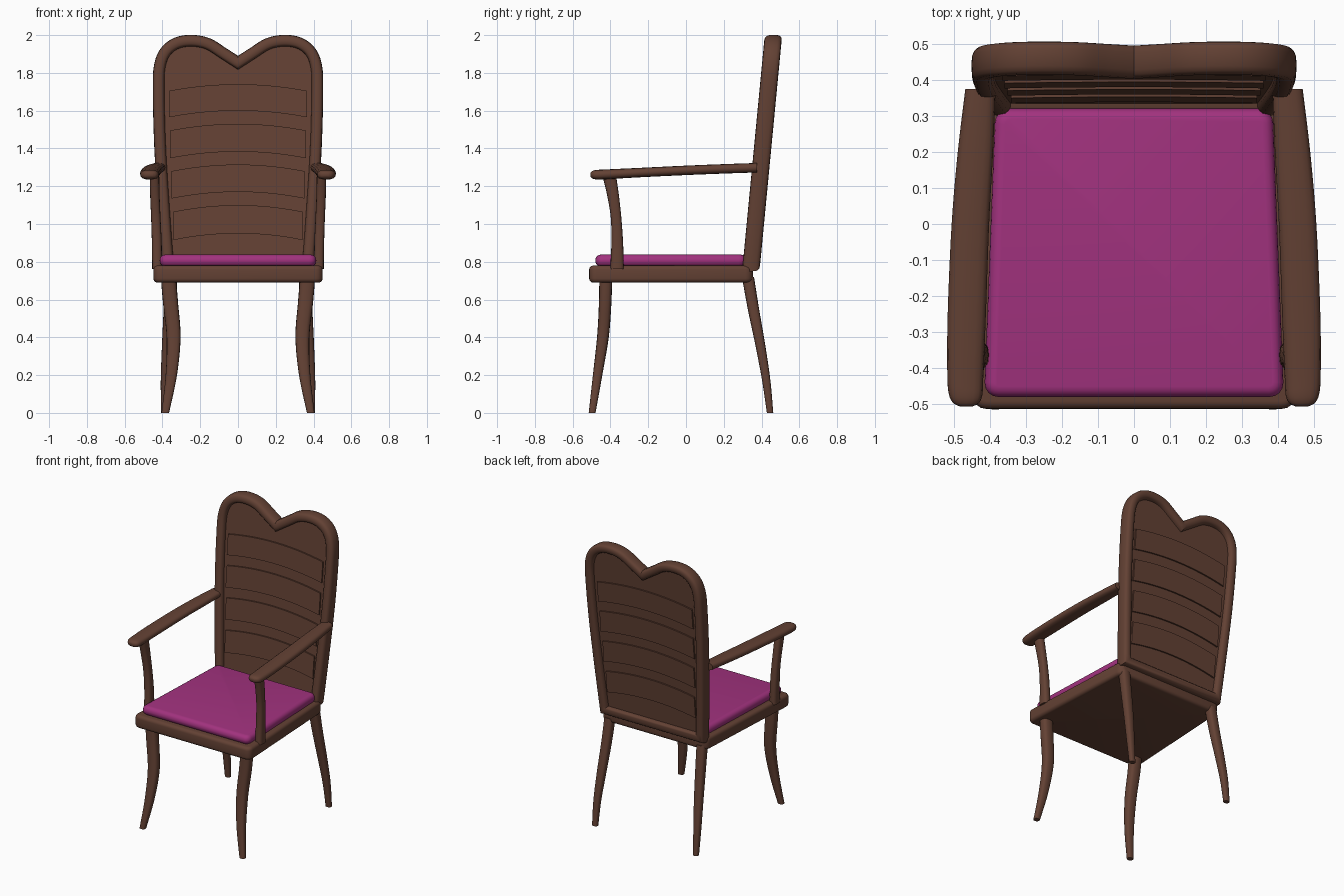
import bpy, bmesh, math
from mathutils import Vector

if "Cube" in bpy.data.objects:
    bpy.data.objects.remove(bpy.data.objects["Cube"])


def material(name, rgb):
    m = bpy.data.materials.new(name)
    m.diffuse_color = (*rgb, 1)
    m.use_nodes = True
    m.node_tree.nodes["Principled BSDF"].inputs["Base Color"].default_value = m.diffuse_color
    return m


WOOD = material("brown wood", (0.125, 0.053, 0.034))
FABRIC = material("magenta fabric", (0.36, 0.032, 0.21))


def finish(name, bm, mat, angle=40):
    bmesh.ops.recalc_face_normals(bm, faces=bm.faces)
    me = bpy.data.meshes.new(name)
    bm.to_mesh(me)
    bm.free()
    me.materials.append(mat)
    ob = bpy.data.objects.new(name, me)
    bpy.context.collection.objects.link(ob)
    bpy.ops.object.select_all(action='DESELECT')
    ob.select_set(True)
    bpy.context.view_layer.objects.active = ob
    bpy.ops.object.shade_smooth_by_angle(angle=math.radians(angle))
    return ob


def smooth(pts, n=6):
    """Catmull-Rom curve through points of any dimension."""
    out = []
    for i in range(len(pts) - 1):
        p0, p1, p2, p3 = (pts[min(max(i + k, 0), len(pts) - 1)] for k in (-1, 0, 1, 2))
        for s in range(n):
            t = s / n
            out.append(tuple(0.5 * (2 * b + (c - a) * t + (2 * a - 5 * b + 4 * c - d) * t * t
                                    + (3 * b - a - 3 * c + d) * t ** 3)
                             for a, b, c, d in zip(p0, p1, p2, p3)))
    return out + [tuple(pts[-1])]


def ring(a, b, power, n=16):
    """Rounded-box (superellipse) cross-section."""
    def f(v):
        return math.copysign(abs(v) ** (2 / power), v)
    return [(a * f(math.cos(2 * math.pi * k / n)), b * f(math.sin(2 * math.pi * k / n)))
            for k in range(n)]


def loft(name, rings, mat, closed=False):
    bm = bmesh.new()
    rows = [[bm.verts.new(p) for p in r] for r in rings]
    n = len(rows[0])
    for i in range(len(rows) if closed else len(rows) - 1):
        a, b = rows[i], rows[(i + 1) % len(rows)]
        for k in range(n):
            bm.faces.new((a[k], a[(k + 1) % n], b[(k + 1) % n], b[k]))
    if not closed:
        bm.faces.new(rows[0])
        bm.faces.new(rows[-1])
    return finish(name, bm, mat)


def slab(name, front, back, y0, y1, z0, z1, corner, edge, mat):
    """Tapered slab with rounded plan corners and rounded rims."""
    bm = bmesh.new()
    plan = [(-front, y0), (front, y0), (back, y1), (-back, y1)]
    face = bm.faces.new([bm.verts.new((x, y, z0)) for x, y in plan])
    ext = bmesh.ops.extrude_face_region(bm, geom=[face])
    bmesh.ops.translate(bm, vec=(0, 0, z1 - z0),
                        verts=[v for v in ext["geom"] if isinstance(v, bmesh.types.BMVert)])
    bmesh.ops.recalc_face_normals(bm, faces=bm.faces)
    upright = [e for e in bm.edges if abs(e.verts[0].co.z - e.verts[1].co.z) > 0.01]
    bmesh.ops.bevel(bm, geom=upright, offset=corner, segments=4, profile=0.5, affect='EDGES')
    rims = [e for e in bm.edges if e.calc_face_angle(0) > math.radians(50)]
    bmesh.ops.bevel(bm, geom=rims, offset=edge, segments=4, profile=0.5, affect='EDGES')
    return finish(name, bm, mat)


def lean(x, z, d=0.0):
    """Point on the tilted back plane, d in front of/behind it."""
    return (x, 0.343 + 0.096 * (z - 0.75) + d, z)


# Seat and cushion
slab("seat", 0.45, 0.405, -0.513, 0.355, 0.69, 0.78, 0.04, 0.022, WOOD)
slab("cushion", 0.416, 0.385, -0.48, 0.32, 0.775, 0.838, 0.04, 0.029, FABRIC)

# Legs and arm posts: (x, y, z, half width, half depth)
UPRIGHTS = {
    "front_leg": [(0.368, -0.425, 0.71, 0.04, 0.034), (0.357, -0.428, 0.58, 0.04, 0.033),
                  (0.341, -0.44, 0.4, 0.037, 0.031), (0.353, -0.468, 0.2, 0.03, 0.025),
                  (0.385, -0.497, 0, 0.02, 0.018)],
    "back_leg": [(0.355, 0.328, 0.72, 0.034, 0.032), (0.362, 0.357, 0.55, 0.032, 0.03),
                 (0.374, 0.395, 0.35, 0.029, 0.026), (0.385, 0.425, 0.17, 0.024, 0.022),
                 (0.388, 0.445, 0, 0.019, 0.017)],
    "arm_post": [(0.428, -0.365, 0.762, 0.026, 0.036), (0.43, -0.364, 0.9, 0.026, 0.031),
                 (0.435, -0.37, 1.03, 0.025, 0.028), (0.44, -0.386, 1.15, 0.025, 0.031),
                 (0.442, -0.406, 1.255, 0.025, 0.036)],
}
# Armrest: (x, y, z, half width, half height)
ARM = [(0.426, 0.375, 1.298, 0.042, 0.025), (0.44, 0.2, 1.292, 0.049, 0.025),
       (0.454, 0, 1.284, 0.052, 0.025), (0.464, -0.25, 1.272, 0.053, 0.025),
       (0.468, -0.42, 1.263, 0.05, 0.026), (0.467, -0.475, 1.261, 0.046, 0.025),
       (0.466, -0.497, 1.261, 0.035, 0.019), (0.466, -0.506, 1.261, 0.018, 0.01)]

for side, label in ((1, "right"), (-1, "left")):
    for part, path in UPRIGHTS.items():
        loft(f"{part}_{label}",
             [[(side * (x + u), y + v, z) for u, v in ring(a, b, 2.8)]
              for x, y, z, a, b in smooth(path)], WOOD)
    loft(f"armrest_{label}",
         [[(side * (x + u), y, z + v) for u, v in ring(a, b, 2.6)]
          for x, y, z, a, b in smooth(ARM)], WOOD)

# Back outline (centre line of the frame), right half from the notch to the foot
half = smooth([(0, 1.853), (0.08, 1.905), (0.16, 1.954), (0.245, 1.97), (0.325, 1.957),
               (0.385, 1.91), (0.415, 1.83), (0.42, 1.7), (0.412, 1.4),
               (0.39, 1.05), (0.37, 0.78)], 5)
outline = half + [(-x, z) for x, z in reversed(half[1:])]

# Back frame: rounded rail swept round the outline with mitred corners
rails = []
for i, p in enumerate(outline):
    p = Vector(p)
    d0 = (p - Vector(outline[i - 1])).normalized()
    d1 = (Vector(outline[(i + 1) % len(outline)]) - p).normalized()
    n0, n1 = Vector((-d0.y, d0.x)), Vector((-d1.y, d1.x))
    m = (n0 + n1).normalized()
    m /= max(m.dot(n1), 0.5)
    rails.append([lean(p.x + m.x * u, p.y + m.y * u, v) for u, v in ring(0.031, 0.046, 3)])
loft("back_frame", rails, WOOD, closed=True)

# Back panel filling the frame
loft("back_panel", [[lean(x, z, d) for x, z in outline] for d in (-0.014, 0.014)], WOOD)

# Four arched slats standing slightly proud of both panel faces
for i, (w, top, bottom) in enumerate([(0.365, 1.705, 1.565), (0.36, 1.495, 1.348),
                                      (0.351, 1.28, 1.135), (0.341, 1.065, 0.915)]):
    xs = [w * k / 8 for k in range(-8, 9)]

    def arch(x):
        return 0.035 * (1 - (x / w) ** 2)
    edge = [(x, top + arch(x)) for x in xs] + [(x, bottom + arch(x)) for x in reversed(xs)]
    loft(f"back_slat_{i + 1}", [[lean(x, z, d) for x, z in edge] for d in (-0.024, 0.024)], WOOD)
